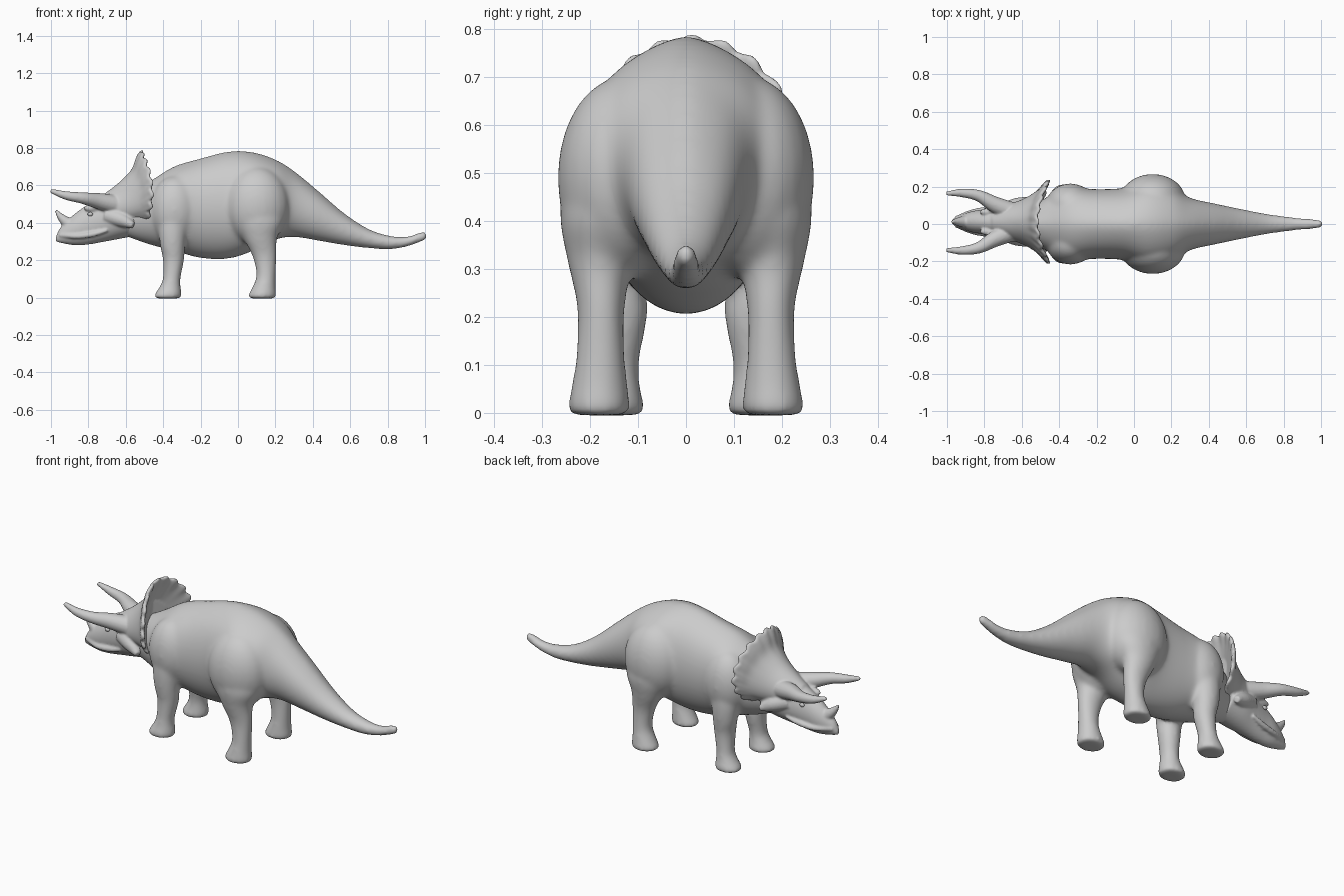
import bpy, bmesh
from math import sin, cos, pi
from mathutils import Vector, Matrix

if "Cube" in bpy.data.objects:
    bpy.data.objects.remove(bpy.data.objects["Cube"])

hide = bpy.data.materials.new("grey hide")
hide.use_nodes = True
grey = (.6, .6, .6, 1)
hide.diffuse_color = grey
hide.node_tree.nodes["Principled BSDF"].inputs["Base Color"].default_value = grey


def refine(rows, steps=5):
    """Catmull-Rom interpolation of rows of numbers."""
    rows = [Vector(row) for row in rows]
    last = len(rows) - 1
    result = []
    for i in range(last):
        before, start = rows[max(i - 1, 0)], rows[i]
        end, after = rows[i + 1], rows[min(i + 2, last)]
        for step in range(steps):
            t = step / steps
            slope_a, slope_b = (end - before) / 2, (after - start) / 2
            bend = (end - start) * 3 - slope_a * 2 - slope_b
            twist = (start - end) * 2 + slope_a + slope_b
            result.append(start + slope_a * t + bend * t * t + twist * t ** 3)
    return result + [rows[last]]


def loft(bm, rings):
    """Skin a list of closed rings and cap both ends."""
    loops = [[bm.verts.new(point) for point in ring] for ring in rings]
    faces = [bm.faces.new(loops[0]), bm.faces.new(loops[-1][::-1])]
    count = len(loops[0])
    for a, b in zip(loops, loops[1:]):
        for i in range(count):
            j = (i + 1) % count
            faces.append(bm.faces.new((a[i], b[i], b[j], a[j])))
    bmesh.ops.recalc_face_normals(bm, faces=faces)


def angles(count):
    return [2 * pi * i / count for i in range(count)]


def trunk(bm, rows, ridge=0, shift=0):
    """Rows of x, top, bottom, half width; ridge narrows the back to a crest."""
    rings = []
    for x, top, bottom, half in refine(rows):
        middle, height = (top + bottom) / 2, (top - bottom) / 2
        rings.append([(x, shift + half * sin(a) * (1 - ridge * max(cos(a), 0) ** 8),
                       middle + height * cos(a)) for a in angles(48)])
    loft(bm, rings)


def leg(bm, rows, side):
    """Rows of z, x, y, radius along x, radius along y."""
    loft(bm, [[(x + rx * cos(a), side * (y + ry * sin(a)), z) for a in angles(24)]
              for z, x, y, rx, ry in refine(rows)])


def horn(bm, rows, side=1, shift=0):
    """Rows of x, y, z, radius along a bent path."""
    path = refine(rows)
    rings = []
    for i, row in enumerate(path):
        ahead = path[min(i + 1, len(path) - 1)].xyz - path[max(i - 1, 0)].xyz
        across = ahead.cross(Vector((0, 0, 1))).normalized()
        upward = across.cross(ahead).normalized()
        ring = [row.xyz + (across * cos(a) + upward * sin(a)) * row.w for a in angles(16)]
        rings.append([(p.x, side * p.y + shift, p.z) for p in ring])
    loft(bm, rings)


def lump(bm, centre, radii):
    matrix = Matrix.Translation(centre) @ Matrix.Diagonal((*radii, 1))
    bmesh.ops.create_uvsphere(bm, u_segments=24, v_segments=16, radius=1, matrix=matrix)


def finish(bm, name, voxel, rounds):
    """Fuse the overlapping volumes into one smooth skin."""
    mesh = bpy.data.meshes.new(name)
    bm.to_mesh(mesh)
    bm.free()
    mesh.materials.append(hide)
    mesh.shade_smooth()
    thing = bpy.data.objects.new(name, mesh)
    bpy.context.collection.objects.link(thing)
    if voxel:
        fuse = thing.modifiers.new("fuse", 'REMESH')
        fuse.mode = 'VOXEL'
        fuse.voxel_size = voxel
        fuse.use_smooth_shade = True
        soften = thing.modifiers.new("soften", 'SMOOTH')
        soften.factor = .5
        soften.iterations = rounds


# Torso, neck and tail
body = bmesh.new()
trunk(body, [
    (-.66, .53, .35, .07), (-.55, .58, .31, .1), (-.46, .63, .28, .145),
    (-.34, .702, .25, .192), (-.2, .744, .212, .186), (-.05, .781, .209, .193),
    (.08, .777, .25, .228), (.2, .738, .31, .198), (.3, .677, .324, .14),
    (.43, .57, .304, .11), (.57, .45, .28, .081), (.7, .367, .264, .056),
    (.81, .332, .258, .041), (.9, .326, .271, .031), (.98, .352, .298, .025),
    (1.009, .349, .311, .014)], ridge=.3)

# Legs with their haunches and shoulders
hind_rows = [
    (.55, .1, .14, .12, .09), (.42, .113, .163, .134, .099), (.32, .118, .178, .092, .07),
    (.22, .142, .177, .065, .05), (.12, .15, .178, .052, .051), (.05, .138, .18, .064, .06),
    (.014, .13, .181, .076, .065), (-.005, .13, .181, .071, .062)]
fore_rows = [
    (.5, -.34, .12, .08, .075), (.38, -.35, .142, .077, .068), (.28, -.35, .145, .067, .062),
    (.2, -.345, .138, .057, .058), (.1, -.355, .148, .048, .05), (.05, -.365, .15, .06, .056),
    (.014, -.375, .151, .074, .065), (-.005, -.375, .151, .069, .062)]
for side in (-1, 1):
    leg(body, hind_rows, side)
    leg(body, fore_rows, side)
    lump(body, (.1, side * .13, .49), (.175, .138, .21))
    lump(body, (-.34, side * .105, .47), (.13, .112, .18))
finish(body, "body", .009, 24)

# Skull and beak, set slightly to the left
shift = .012
head = bmesh.new()
trunk(head, [
    (-.974, .325, .3, .01), (-.945, .38, .292, .029), (-.87, .45, .28, .055),
    (-.8, .498, .284, .067), (-.72, .535, .298, .085), (-.64, .56, .313, .105),
    (-.55, .58, .33, .11)], shift=shift)
horn(head, [(-.885, 0, .38, .038), (-.925, 0, .41, .028), (-.955, 0, .44, .017),
            (-.973, 0, .468, .007)], shift=shift)

# Brow horns, upper lip, brows and cheeks
for side in (-1, 1):
    horn(head, [(-.62, .04, .49, .055), (-.74, .09, .515, .044), (-.83, .139, .532, .031),
                (-.92, .154, .546, .023), (-1.003, .151, .572, .011)], side, shift)
    horn(head, [(-.95, .02, .335, .012), (-.86, .054, .328, .014),
                (-.77, .068, .34, .015), (-.7, .08, .36, .008)], side, shift)
    horn(head, [(-.7, .055, .44, .045), (-.62, .09, .415, .04),
                (-.56, .12, .385, .016)], side, shift)
    lump(head, (-.765, side * .052 + shift, .478), (.06, .022, .022))

# Flared frill: x, centre height, half width, half height, backward sweep, scallop
frill_rows = [
    (-.76, .465, .06, .06, 0, 0), (-.68, .485, .09, .095, 0, 0),
    (-.62, .51, .12, .12, .02, 0), (-.57, .54, .16, .145, .035, .01),
    (-.545, .57, .195, .178, .042, .03), (-.526, .583, .217, .197, .045, .06),
    (-.51, .583, .21, .191, .045, .06), (-.528, .572, .17, .15, .04, .01),
    (-.548, .555, .1, .1, .025, 0)]
rings = []
for x, z, half, height, sweep, scallop in refine(frill_rows, 4):
    ring = []
    for a in angles(160):
        reach = 1 + scallop * (abs(cos(a * 9)) - .5)
        back = sweep * sin(a) ** 2 + sweep * .25 * (1 - cos(a))
        back += scallop * .1 * cos(a * 18)
        across = half * reach * sin(a) * (1 - .12 * cos(a))
        ring.append((x + back, shift + across, z + height * reach * cos(a)))
    rings.append(ring)
loft(head, rings)
finish(head, "head_and_frill", .006, 6)

# Eyes
for side, label in ((1, "left"), (-1, "right")):
    eye = bmesh.new()
    lump(eye, (-.79, side * .066 + shift, .446), (.014, .009, .011))
    finish(eye, label + "_eye", 0, 0)
